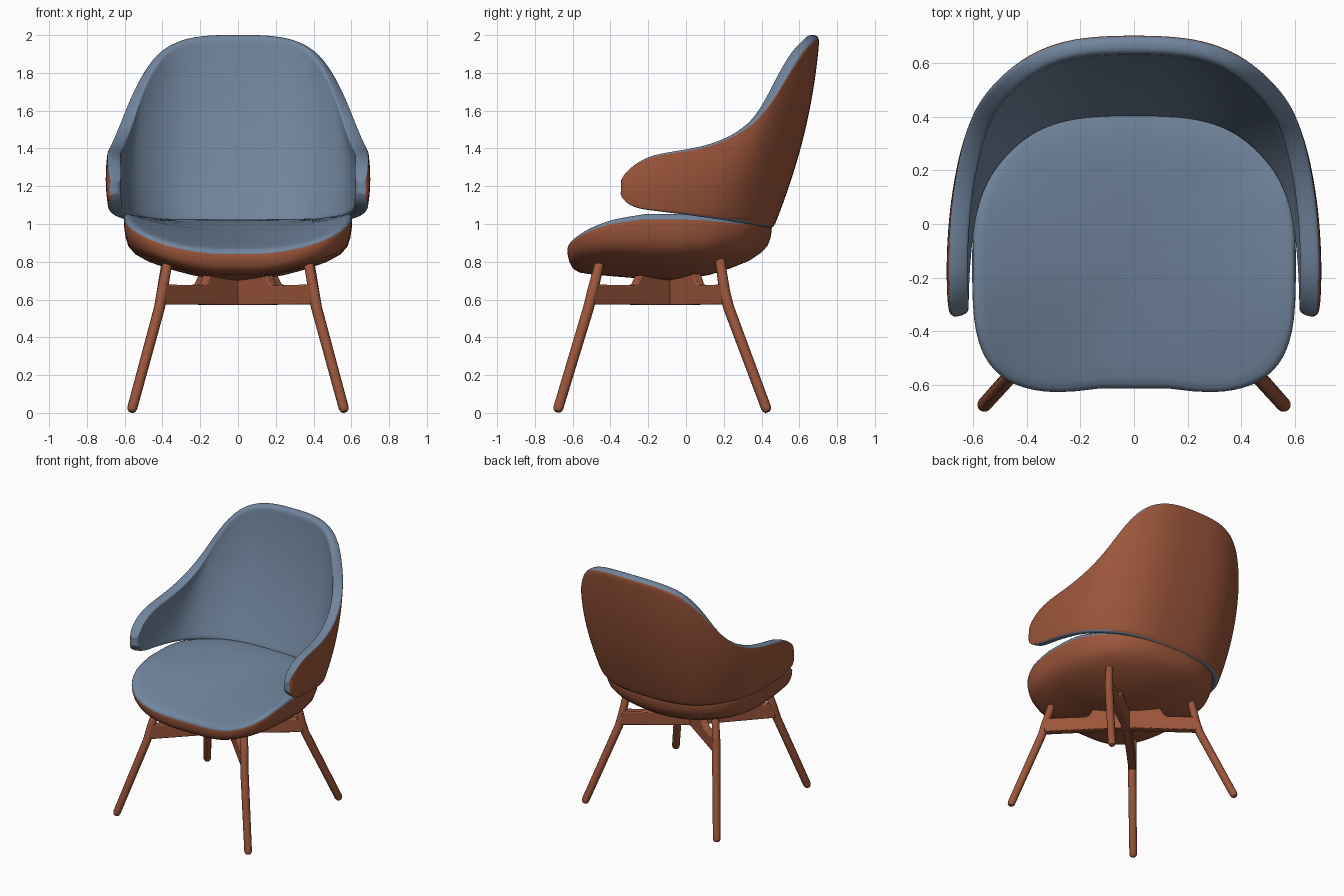
import bpy, bmesh, math
from mathutils import Vector

if "Cube" in bpy.data.objects:
    bpy.data.objects.remove(bpy.data.objects["Cube"])


def material(name, rgb):
    m = bpy.data.materials.new(name)
    m.diffuse_color = (*rgb, 1)
    m.use_nodes = True
    m.node_tree.nodes["Principled BSDF"].inputs["Base Color"].default_value = m.diffuse_color
    return m


WOOD = material("russet", (0.33, 0.092, 0.043))
FABRIC = material("slate blue", (0.165, 0.235, 0.34))


def select_only(ob):
    bpy.ops.object.select_all(action='DESELECT')
    bpy.context.view_layer.objects.active = ob
    ob.select_set(True)


def finish(name, bm, mats, angle=60):
    bmesh.ops.recalc_face_normals(bm, faces=bm.faces)
    me = bpy.data.meshes.new(name)
    bm.to_mesh(me)
    bm.free()
    ob = bpy.data.objects.new(name, me)
    bpy.context.collection.objects.link(ob)
    for m in mats:
        me.materials.append(m)
    select_only(ob)
    bpy.ops.object.shade_smooth_by_angle(angle=math.radians(angle))
    return ob


def lerp(x, pts):
    """Linear lookup in a short list of (x, value) pairs."""
    if x <= pts[0][0]:
        return pts[0][1]
    for (a, va), (b, vb) in zip(pts, pts[1:]):
        if x <= b:
            return va + (vb - va) * (x - a) / (b - a)
    return pts[-1][1]


# Seat cushion: rings of a rounded outline between a saddle top and a bowl bottom
def outline(t):
    c, s = math.cos(t), math.sin(t)
    n, b = (2.4, 0.555) if s > 0 else (4.0, 0.545)
    x = 0.605 * math.copysign(abs(c) ** (2 / n), c)
    y = b * math.copysign(abs(s) ** (2 / n), s)
    if s < 0:
        y += 0.04 * math.exp(-(x / 0.24) ** 2)
    return x, y


def seat_top(x, y):
    mid = lerp(y, [(-0.62, 0.86), (-0.3, 0.93), (0, 0.985), (0.3, 1.03), (0.45, 1.015)])
    side = lerp(y, [(-0.62, 0.98), (-0.4, 1.035), (-0.2, 1.065), (0.1, 1.06), (0.42, 1.015)])
    return mid + (side - mid) * (x / 0.6) ** 2


def seat_bottom(x, y):
    mid = lerp(y, [(-0.62, 0.735), (-0.3, 0.715), (-0.1, 0.70), (0.1, 0.72),
                   (0.3, 0.785), (0.45, 0.87)])
    return mid + 0.13 * (x / 0.55) ** 2


RINGS = [(0.2, 0), (0.4, 0), (0.6, 0), (0.78, 0), (0.9, 0.04), (0.96, 0.16), (0.985, 0.36),
         (0.997, 0.6), (1.0, 0.8), (0.994, 0.9), (0.97, 0.975), (0.92, 1), (0.8, 1), (0.6, 1),
         (0.4, 1), (0.2, 1)]
N = 72
bm = bmesh.new()
rings = []
for scale, mix in RINGS:
    ring = []
    for i in range(N):
        x, y = outline(2 * math.pi * (i + 0.5) / N)
        x, y = x * scale, y * scale - 0.1
        lo, hi = seat_bottom(x, y), seat_top(x, y)
        ring.append(bm.verts.new((x, y, lo + (hi - lo) * mix)))
    rings.append(ring)
for k, (a, b) in enumerate(zip(rings, rings[1:])):
    for i in range(N):
        j = (i + 1) % N
        bm.faces.new((a[i], a[j], b[j], b[i])).material_index = int(k >= 8)
for ring, z, mi in ((rings[0], seat_bottom(0, -0.1), 0), (rings[-1], seat_top(0, -0.1), 1)):
    hub = bm.verts.new((0, -0.1, z))
    for i in range(N):
        bm.faces.new((ring[i], ring[(i + 1) % N], hub)).material_index = mi
bmesh.ops.smooth_vert(bm, verts=[v for r in rings[:4] + rings[11:] for v in r], factor=0.5,
                      use_axis_x=False, use_axis_y=False, use_axis_z=True)
finish("seat", bm, [WOOD, FABRIC], 80)

# Backrest shell: columns run from the lower edge to the upper edge, centre to arm tip
UPPER = [(0, .672, 2.003), (.11, .67, 2.003), (.22, .66, 1.995), (.325, .63, 1.97),
         (.42, .575, 1.91), (.495, .505, 1.79), (.545, .445, 1.67), (.583, .365, 1.555),
         (.615, .25, 1.47), (.642, .1, 1.41), (.655, -.06, 1.385), (.655, -.2, 1.36),
         (.652, -.295, 1.295), (.65, -.345, 1.22)]
LOWER = [(0, .425, .98), (.10, .424, .98), (.205, .418, .983), (.31, .395, .988),
         (.40, .355, .996), (.48, .29, 1.007), (.55, .21, 1.02), (.595, .125, 1.033),
         (.62, .04, 1.045), (.635, -.05, 1.057), (.645, -.15, 1.07), (.65, -.24, 1.08),
         (.652, -.31, 1.105), (.65, -.345, 1.165)]
ROWS = [0, .05, .14, .28, .43, .58, .73, .86, .95, 1]


def mirrored(half):
    return [Vector((-x, y, z)) for x, y, z in half[:0:-1]] + [Vector(p) for p in half]


low, up = mirrored(LOWER), mirrored(UPPER)
bm = bmesh.new()
cols = []
for i, (p, q) in enumerate(zip(low, up)):
    a, b = max(i - 1, 0), min(i + 1, len(low) - 1)
    along = (low[b] + up[b]) - (low[a] + up[a])
    out = Vector((-along.y, along.x, 0)).normalized()
    bulge = 0.045 * (q.z - p.z)
    cols.append([bm.verts.new(p.lerp(q, v) + out * bulge * 4 * v * (1 - v)) for v in ROWS])
for a, b in zip(cols, cols[1:]):
    for k in range(len(ROWS) - 1):
        bm.faces.new((a[k], a[k + 1], b[k + 1], b[k]))
shell = finish("backrest", bm, [WOOD, FABRIC], 80)
# Make normals face outward (rear) so the wooden side is outside
centre = shell.data.polygons[len(shell.data.polygons) // 2]
if centre.normal.y < 0:
    shell.data.flip_normals()
solid = shell.modifiers.new("padding", 'SOLIDIFY')
solid.thickness = 0.072
solid.offset = 0
solid.material_offset = 1
solid.material_offset_rim = 1
sub = shell.modifiers.new("rounding", 'SUBSURF')
sub.levels = sub.render_levels = 2
select_only(shell)
bpy.ops.object.convert(target='MESH')
# Fabric wraps over the upper and lower edges
for f in shell.data.polygons:
    if f.normal.z > 0.3 or f.normal.z < -0.65:
        f.material_index = 1


# Legs: round rods with a slight bend at the frame and rounded feet
def leg(name, path):
    cu = bpy.data.curves.new(name, 'CURVE')
    cu.dimensions = '3D'
    cu.bevel_depth = 0.029
    cu.bevel_resolution = 4
    cu.use_fill_caps = True
    pts = [Vector(p) for p in path]
    step = (pts[1] - pts[0]).normalized()
    tip = (pts[-1] - pts[-2]).normalized()
    full = [(pts[0], .5), (pts[0] + step * .008, .78), (pts[0] + step * .022, .93)]
    full += [(p, 1) for p in pts[1:-1]]
    full += [(pts[-1] - tip * .02, .9), (pts[-1], .5)]
    sp = cu.splines.new('POLY')
    sp.points.add(len(full) - 1)
    for sp_pt, (p, r) in zip(sp.points, full):
        sp_pt.co = (*p, 1)
        sp_pt.radius = r
    ob = bpy.data.objects.new(name, cu)
    bpy.context.collection.objects.link(ob)
    cu.materials.append(WOOD)
    select_only(ob)
    bpy.ops.object.convert(target='MESH')
    bpy.ops.object.shade_smooth_by_angle(angle=math.radians(50))


# Frame arm: plank from the hub to a leg, raised near the hub to carry the seat
def frame_arm(name, end):
    hub = Vector((0, -.08, 0))
    d = Vector((*end, 0)) - hub
    size = d.length
    d.normalize()
    n = Vector((-d.y, d.x, 0)) * 0.027
    profile = [(-.02, .57), (size, .575), (size, .68), (.29, .675), (.265, .685), (.245, .72),
               (.22, .79), (-.02, .79)]
    bm = bmesh.new()
    near, far = [[bm.verts.new(hub + d * s + n * k + Vector((0, 0, z))) for s, z in profile]
                 for k in (-1, 1)]
    bm.faces.new(near)
    bm.faces.new(far)
    for i in range(len(profile)):
        j = (i + 1) % len(profile)
        bm.faces.new((near[i], near[j], far[j], far[i]))
    bev = finish(name, bm, [WOOD], 35).modifiers.new("soft_edges", 'BEVEL')
    bev.width = 0.006
    bev.segments = 2


for side, word in ((-1, "left"), (1, "right")):
    leg("front_leg_" + word, [(side * .565, -.682, .006), (side * .415, -.515, .56),
                              (side * .402, -.496, .64), (side * .372, -.455, .80)])
    leg("rear_leg_" + word, [(side * .565, .432, .006), (side * .415, .225, .56),
                             (side * .402, .205, .64), (side * .372, .175, .84)])
    frame_arm("front_frame_arm_" + word, (side * .405, -.50))
    frame_arm("rear_frame_arm_" + word, (side * .405, .21))
